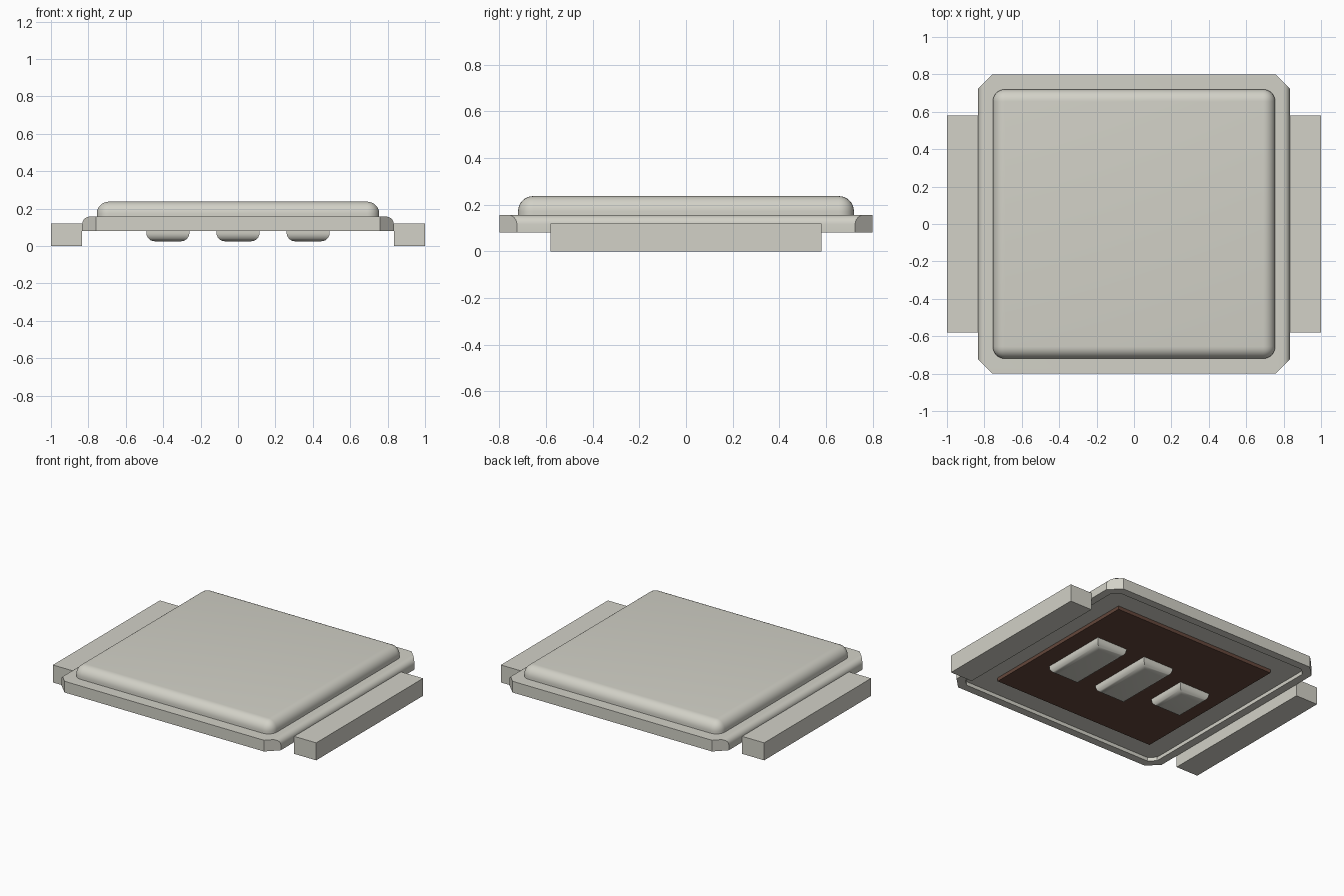
import bpy, bmesh
from mathutils import Vector

if "Cube" in bpy.data.objects:
    bpy.data.objects.remove(bpy.data.objects["Cube"])


def material(name, rgb):
    m = bpy.data.materials.new(name)
    m.use_nodes = True
    color = (*rgb, 1.0)
    m.diffuse_color = color
    m.node_tree.nodes["Principled BSDF"].inputs["Base Color"].default_value = color
    return m


METAL = material("pale grey metal", (0.645, 0.638, 0.572))
DIE = material("dark brown", (0.126, 0.062, 0.043))


def box(x0, x1, y0, y1, z0, z1):
    bm = bmesh.new()
    bmesh.ops.create_cube(bm, size=1.0)
    lo, hi = Vector((x0, y0, z0)), Vector((x1, y1, z1))
    for v in bm.verts:
        v.co = Vector([(lo[i] + hi[i]) / 2 + v.co[i] * (hi[i] - lo[i]) for i in range(3)])
    return bm


def round_edges(bm, test, radius, segments=6):
    """Round every edge whose midpoint and direction pass the test."""
    edges = []
    for e in bm.edges:
        a, b = e.verts[0].co, e.verts[1].co
        if test((a + b) / 2, (b - a).normalized()):
            edges.append(e)
    bmesh.ops.bevel(bm, geom=edges, offset=radius, segments=segments,
                    profile=0.5, affect='EDGES', clamp_overlap=True)


def finish(bm, name, mat, smooth=False):
    bmesh.ops.recalc_face_normals(bm, faces=bm.faces[:])
    me = bpy.data.meshes.new(name)
    bm.to_mesh(me)
    bm.free()
    me.materials.append(mat)
    ob = bpy.data.objects.new(name, me)
    bpy.context.collection.objects.link(ob)
    if smooth:
        bpy.ops.object.select_all(action='DESELECT')
        ob.select_set(True)
        bpy.context.view_layer.objects.active = ob
        bpy.ops.object.shade_smooth_by_angle(angle=0.6)
    return ob


# Flange: plate with rounded long edges, clipped corners, hollow underside
LX, LY, CUT = 0.833, 0.80, 0.075
Z0, Z1 = 0.08, 0.157
bm = box(-LX, LX, -LY, LY, Z0, Z1)
round_edges(bm, lambda c, d: abs(d.y) > 0.9 and c.z > Z1 - 0.001, 0.04)
for sx in (-1, 1):
    for sy in (-1, 1):
        cut = bmesh.ops.bisect_plane(
            bm, geom=bm.verts[:] + bm.edges[:] + bm.faces[:], dist=1e-5,
            plane_co=(sx * (LX - CUT), sy * LY, 0), plane_no=(sx, sy, 0),
            clear_outer=True)
        rim = [g for g in cut["geom_cut"] if isinstance(g, bmesh.types.BMEdge)]
        bmesh.ops.edgeloop_fill(bm, edges=rim)
bmesh.ops.recalc_face_normals(bm, faces=bm.faces[:])
under = [f for f in bm.faces if f.normal.z < -0.9]
bmesh.ops.inset_region(bm, faces=under, thickness=0.055, use_even_offset=True)
floor = [f for f in bm.faces if f.normal.z < -0.9
         and abs(f.calc_center_median().x) < 0.1 and abs(f.calc_center_median().y) < 0.1]
ext = bmesh.ops.extrude_face_region(bm, geom=floor)
bmesh.ops.translate(bm, vec=(0, 0, 0.025),
                    verts=[g for g in ext["geom"] if isinstance(g, bmesh.types.BMVert)])
bmesh.ops.delete(bm, geom=[f for f in floor if f.is_valid], context='FACES_ONLY')
finish(bm, "flange", METAL, True)

# Raised top with rounded upper edges and corners
bm = box(-0.755, 0.755, -0.72, 0.72, 0.14, 0.237)
round_edges(bm, lambda c, d: c.z > 0.15, 0.065, 8)
finish(bm, "raised_top", METAL, True)

# Side terminals
for side, s in (("left", 1), ("right", -1)):
    a, b = sorted((s * 0.833, s * 1.0))
    finish(box(a, b, -0.58, 0.58, 0.0, 0.12), side + "_terminal", METAL)

# Chip set in the underside
finish(box(-0.617, 0.617, -0.585, 0.585, 0.081, 0.115), "chip", DIE)

# Contact pads with rounded lower edges, one shorter than the others
for name, x, half in (("right_pad", -0.375, 0.14), ("middle_pad", 0.0, 0.235),
                      ("left_pad", 0.375, 0.235)):
    bm = box(x - 0.115, x + 0.115, -half, half, 0.025, 0.095)
    round_edges(bm, lambda c, d: c.z < 0.03, 0.045)
    finish(bm, name, METAL, True)
